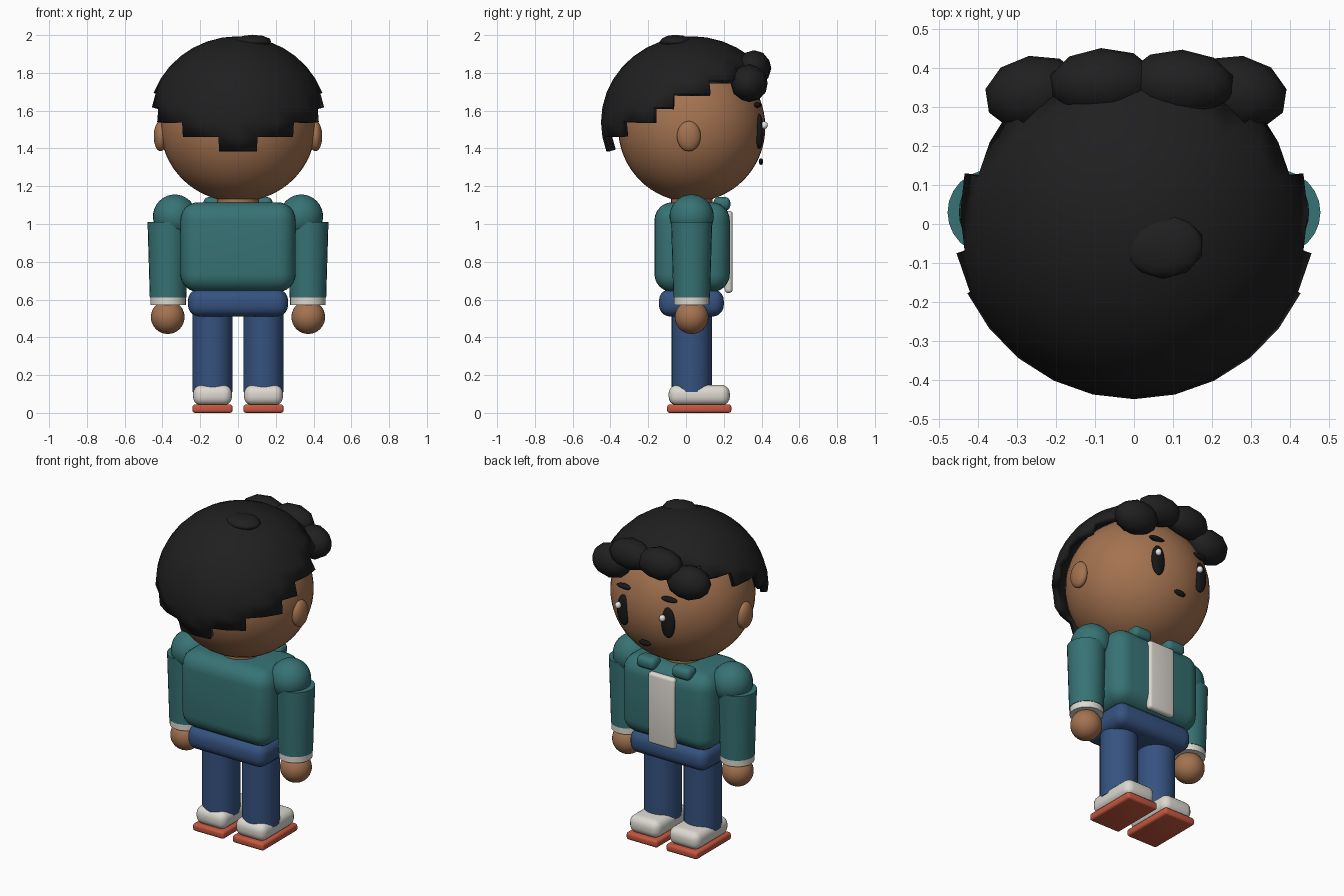
import bpy, bmesh, math

if "Cube" in bpy.data.objects:
    bpy.data.objects.remove(bpy.data.objects["Cube"])


def mat(name, r, g, b):
    m = bpy.data.materials.new(name)
    m.diffuse_color = (r, g, b, 1)
    m.use_nodes = True
    m.node_tree.nodes["Principled BSDF"].inputs["Base Color"].default_value = m.diffuse_color
    return m


SKIN = mat("brown skin", 0.37, 0.17, 0.08)
HAIR = mat("black hair", 0.014, 0.014, 0.015)
INK = mat("eye black", 0.009, 0.009, 0.01)
TEAL = mat("teal jacket", 0.038, 0.17, 0.175)
DENIM = mat("blue denim", 0.036, 0.085, 0.215)
CREAM = mat("off white", 0.72, 0.69, 0.63)
SHINE = mat("eye white", 0.9, 0.9, 0.9)
SOLE = mat("orange sole", 0.56, 0.095, 0.05)


def finish(ob, name, m, angle=40):
    ob.name = name
    ob.data.materials.append(m)
    bpy.ops.object.select_all(action='DESELECT')
    ob.select_set(True)
    bpy.context.view_layer.objects.active = ob
    bpy.ops.object.shade_smooth_by_angle(angle=math.radians(angle))
    return ob


def ball(name, loc, radii, m, seg=32, rings=20):
    bpy.ops.mesh.primitive_uv_sphere_add(segments=seg, ring_count=rings, location=loc)
    ob = bpy.context.object
    ob.scale = radii
    return finish(ob, name, m)


def clump(name, loc, radii, m, rot=(0, 0, 0)):
    bpy.ops.mesh.primitive_ico_sphere_add(subdivisions=2, radius=1, location=loc, rotation=rot)
    ob = bpy.context.object
    ob.scale = radii
    return finish(ob, name, m, 60)


def rbox(name, lo, hi, bevel, m, seg=4):
    bm = bmesh.new()
    bmesh.ops.create_cube(bm, size=1)
    for v in bm.verts:
        for i in range(3):
            v.co[i] = (lo[i] + hi[i]) / 2 + v.co[i] * (hi[i] - lo[i])
    bmesh.ops.bevel(bm, geom=bm.edges[:], offset=bevel, segments=seg, profile=0.5, affect='EDGES')
    me = bpy.data.meshes.new(name)
    bm.to_mesh(me)
    bm.free()
    ob = bpy.data.objects.new(name, me)
    bpy.context.collection.objects.link(ob)
    return finish(ob, name, m)


def tube(name, x, y, z0, z1, r0, r1, m):
    bpy.ops.mesh.primitive_cone_add(vertices=24, radius1=r0, radius2=r1, depth=z1 - z0,
                                    location=(x, y, (z0 + z1) / 2))
    return finish(bpy.context.object, name, m)


CY = 0.03

# head and neck
ball("head", (0, CY, 1.513), (0.41, 0.39, 0.396), SKIN, 48, 32)
tube("neck", 0, CY, 1.05, 1.17, 0.11, 0.11, SKIN)

# hair cap: sphere shell with a stepped lower edge, lowest at the nape
SEG, RINGS = 28, 18
LOWEST = [-2, -1, -1, 0, 0, 1, 2, 2, 3, 3, 4, 4, 4, 4]
bm = bmesh.new()
bmesh.ops.create_uvsphere(bm, u_segments=SEG, v_segments=RINGS, radius=1)
gone = []
for f in bm.faces:
    c = f.calc_center_median()
    k = int(abs(math.atan2(c.x, -c.y)) / (2 * math.pi / SEG))
    ring = math.floor(math.atan2(c.z, math.hypot(c.x, c.y)) / (math.pi / RINGS))
    if ring < LOWEST[min(k, 13)]:
        gone.append(f)
bmesh.ops.delete(bm, geom=gone, context='FACES')
for v in bm.verts:
    v.co = (v.co.x * 0.475, CY + v.co.y * 0.48, 1.539 + v.co.z * 0.455)
me = bpy.data.meshes.new("hair_cap")
bm.to_mesh(me)
bm.free()
cap = bpy.data.objects.new("hair_cap", me)
bpy.context.collection.objects.link(cap)
finish(cap, "hair_cap", HAIR)
sol = cap.modifiers.new("thickness", 'SOLIDIFY')
sol.thickness = 0.04
sol.offset = -1

# crown swirl and fringe clumps
clump("hair_crown", (0.075, -0.055, 1.965), (0.105, 0.085, 0.037), HAIR)
for i, (x, y, z, rx, ry, rz, tilt) in enumerate([
        (-0.255, 0.335, 1.745, 0.13, 0.098, 0.1, 0.15),
        (-0.08, 0.362, 1.825, 0.14, 0.09, 0.095, 0.05),
        (0.12, 0.36, 1.83, 0.14, 0.088, 0.09, -0.05),
        (0.265, 0.335, 1.745, 0.13, 0.098, 0.1, -0.15)]):
    clump(f"fringe_clump_{i + 1}", (x, y, z), (rx, ry, rz), HAIR, (0, 0, tilt))

# mouth
ball("mouth", (0, 0.397, 1.33), (0.04, 0.012, 0.017), INK, 16, 10)

# torso, shirt panel and hips
rbox("jacket", (-0.305, -0.167, 0.64), (0.305, 0.232, 1.115), 0.095, TEAL, 6)
rbox("shirt_panel", (-0.09, 0.205, 0.635), (0.09, 0.247, 1.07), 0.018, CREAM)
rbox("hips", (-0.265, -0.143, 0.51), (0.265, 0.2, 0.655), 0.06, DENIM, 5)

# mirrored parts
for side, s in (("left", -1), ("right", 1)):
    ball(f"{side}_ear", (s * 0.41, 0.015, 1.465), (0.036, 0.063, 0.08), SKIN, 24, 16)
    ball(f"{side}_eye", (s * 0.15, 0.388, 1.49), (0.045, 0.022, 0.093), INK, 24, 16)
    ball(f"{side}_eye_shine", (s * 0.15 + 0.02, 0.415, 1.523), (0.018, 0.018, 0.02), SHINE, 16, 10)
    ball(f"{side}_brow", (s * 0.15, 0.378, 1.63), (0.055, 0.02, 0.015), INK, 16, 10)
    cx = s * 0.12
    rbox(f"{side}_collar", (cx - 0.063, 0.145, 1.07), (cx + 0.063, 0.235, 1.143), 0.03, TEAL)
    # arm
    ball(f"{side}_shoulder", (s * 0.335, CY, 1.04), (0.115, 0.117, 0.116), TEAL)
    tube(f"{side}_sleeve", s * 0.37, CY, 0.61, 1.01, 0.097, 0.109, TEAL)
    tube(f"{side}_cuff", s * 0.37, CY, 0.572, 0.615, 0.094, 0.094, CREAM)
    ball(f"{side}_hand", (s * 0.372, CY, 0.507), (0.089, 0.089, 0.089), SKIN)
    # leg and shoe
    lx = s * 0.135
    tube(f"{side}_leg", lx, CY, 0.11, 0.56, 0.107, 0.107, DENIM)
    rbox(f"{side}_shoe", (lx - 0.103, -0.092, 0.04), (lx + 0.103, 0.232, 0.148), 0.045, CREAM, 5)
    rbox(f"{side}_sole", (lx - 0.106, -0.1, 0.0), (lx + 0.106, 0.24, 0.045), 0.014, SOLE, 3)
